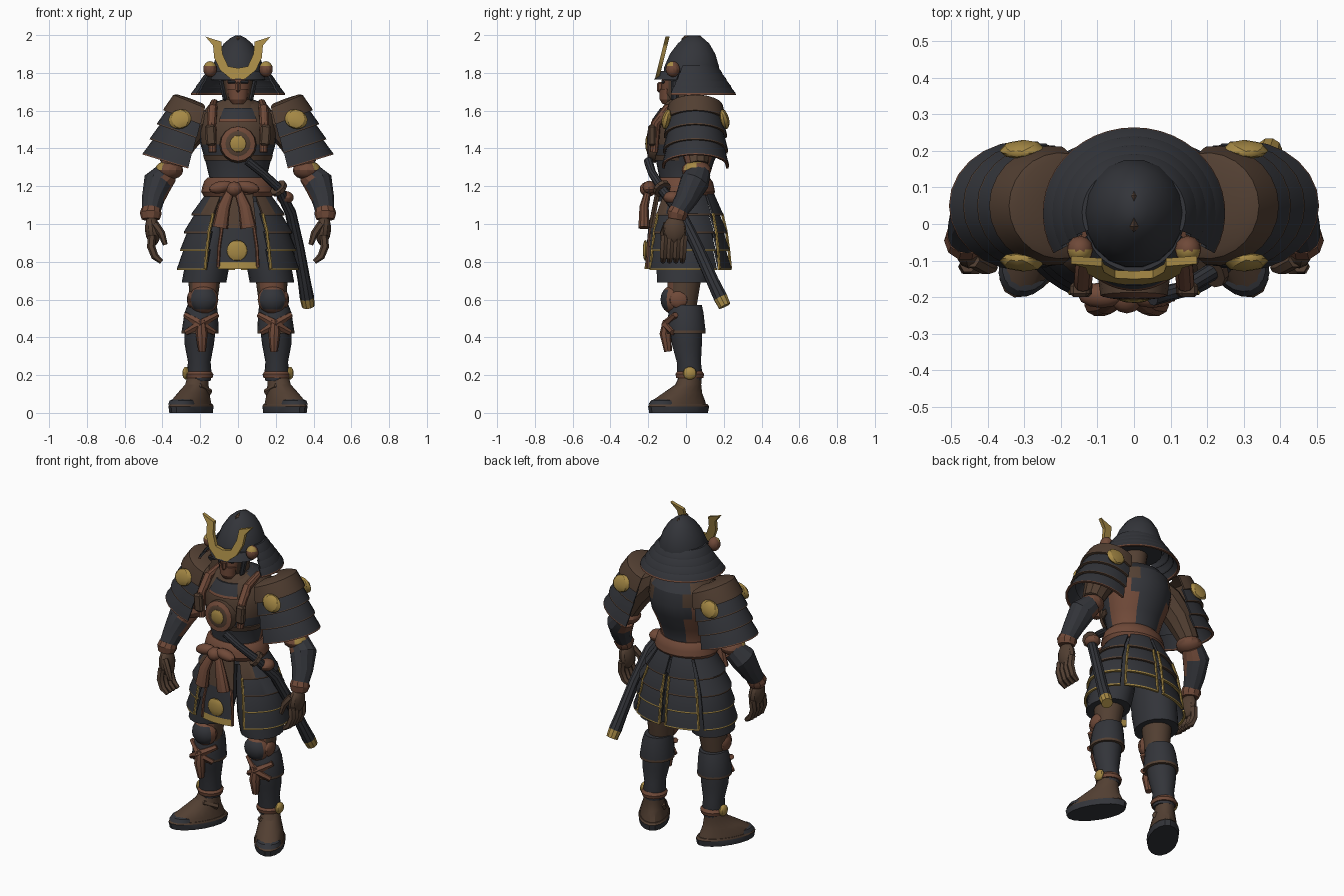
import bpy, bmesh
from math import sin, cos, radians, pi
from mathutils import Vector, Matrix, Euler

if "Cube" in bpy.data.objects:
    bpy.data.objects.remove(bpy.data.objects["Cube"], do_unlink=True)


def material(name, rgb):
    mat = bpy.data.materials.new(name)
    mat.use_nodes = True
    colour = (*rgb, 1)
    mat.diffuse_color = colour
    shader = next(n for n in mat.node_tree.nodes if n.type == "BSDF_PRINCIPLED")
    shader.inputs["Base Color"].default_value = colour
    shader.inputs["Roughness"].default_value = 0.8
    return mat


MATS = {
    "dark": material("dark_lacquer", (.033, .035, .042)),
    "brown": material("brown_leather", (.085, .05, .032)),
    "rust": material("rust_cord", (.16, .067, .04)),
    "gold": material("old_gold", (.38, .25, .06)),
}
ORDER = list(MATS)
parts = []


def finish(name, bm, paint, mirror):
    """Turn a bmesh into an object; paint is a colour or a rule on (row, centre)."""
    bmesh.ops.recalc_face_normals(bm, faces=bm.faces)
    row = bm.faces.layers.int.get("row")
    for f in bm.faces:
        key = paint(f[row] if row else 0, f.calc_center_median()) if callable(paint) else paint
        f.material_index = ORDER.index(key)
    mesh = bpy.data.meshes.new(name)
    bm.to_mesh(mesh)
    bm.free()
    for key in ORDER:
        mesh.materials.append(MATS[key])
    obj = bpy.data.objects.new(name, mesh)
    bpy.context.collection.objects.link(obj)
    if mirror:
        obj.modifiers.new("Mirror", "MIRROR").use_mirror_merge = False
    parts.append(obj)


def ring(x, y, z, rx, ry, yaw=0):
    turn = Matrix.Rotation(radians(yaw), 3, "Z")
    return Vector((x, y, z)), turn @ Vector((rx, 0, 0)), turn @ Vector((0, ry, 0))


def skin(bm, grid, wrap, row_of):
    tag = bm.faces.layers.int.get("row") or bm.faces.layers.int.new("row")
    for j, (low, high) in enumerate(zip(grid, grid[1:])):
        count = len(low)
        for i in range(count if wrap else count - 1):
            k = (i + 1) % count
            bm.faces.new((low[i], low[k], high[k], high[i]))[tag] = row_of(j)


def loft(name, rings, paint, mirror=False, n=18):
    """Closed solid through full elliptical rings."""
    bm = bmesh.new()
    grid = [[bm.verts.new(c + u * cos(2 * pi * i / n) + v * sin(2 * pi * i / n))
             for i in range(n)] for c, u, v in rings]
    skin(bm, grid, True, lambda j: j)
    bm.faces.new(grid[0])
    bm.faces.new(grid[-1])[bm.faces.layers.int["row"]] = len(rings) - 2
    finish(name, bm, paint, mirror)


def shell(name, rings, start, end, paint, mirror=False, n=14, thick=.014):
    """Curved plate with thickness, covering part of each ring."""
    bm = bmesh.new()
    inner = [(c, u * (1 - thick / u.length), v * (1 - thick / v.length)) for c, u, v in reversed(rings)]
    angles = [radians(start + (end - start) * i / n) for i in range(n + 1)]
    grid = [[bm.verts.new(c + u * cos(a) + v * sin(a)) for a in angles] for c, u, v in rings + inner]
    last = 2 * len(rings) - 1
    skin(bm, grid + grid[:1], False, lambda j: max(0, min(j, last - 1 - j, len(rings) - 2)))
    tag = bm.faces.layers.int["row"]
    for side in (0, -1):
        for j in range(len(rings) - 1):
            cap = (grid[j][side], grid[j + 1][side], grid[last - j - 1][side], grid[last - j][side])
            bm.faces.new(cap)[tag] = j
    finish(name, bm, paint, mirror)


def tube(name, points, radii, paint, mirror=False, n=10, ref=(0, 1, 0), squash=1):
    """Solid swept along a path, with one radius per point."""
    pts = [Vector(p) for p in points]
    rings = []
    for i, (p, r) in enumerate(zip(pts, radii)):
        along = (pts[min(i + 1, len(pts) - 1)] - pts[max(i - 1, 0)]).normalized()
        u = Vector(ref).cross(along).normalized()
        rings.append((p, u * r, along.cross(u) * r * squash))
    loft(name, rings, paint, mirror, n)


def ball(name, loc, scale, paint, mirror=False, rot=(0, 0, 0), n=12):
    bm = bmesh.new()
    m = Matrix.LocRotScale(Vector(loc), Euler([radians(a) for a in rot]), Vector(scale))
    bmesh.ops.create_uvsphere(bm, u_segments=n, v_segments=8, radius=1, matrix=m)
    finish(name, bm, paint, mirror)


def box(name, loc, size, paint, mirror=False, rot=(0, 0, 0), bevel=.01):
    bm = bmesh.new()
    bmesh.ops.create_cube(bm, size=1, matrix=Matrix.Diagonal((*size, 1)))
    bmesh.ops.bevel(bm, geom=bm.edges[:], offset=bevel, segments=1, affect="EDGES")
    bm.transform(Matrix.LocRotScale(Vector(loc), Euler([radians(a) for a in rot]), None))
    finish(name, bm, paint, mirror)


def trim(edge, main="dark"):
    return lambda row, c: edge if row else main


# Helmet dome, visor, ridge and stepped neck guard
loft("helmet_dome", [ring(0, .025, 1.76, .14, .15), ring(0, .03, 1.83, .136, .148), ring(0, .035, 1.9, .11, .122),
                     ring(0, .04, 1.955, .075, .085), ring(0, .04, 1.985, .04, .05), ring(0, .04, 1.998, .012, .02)], "dark")
box("helmet_ridge", (0, .035, 1.975), (.03, .115, .044), "brown", bevel=.015)
shell("helmet_visor", [ring(0, .02, 1.81, .138, .15), ring(0, .01, 1.765, .155, .18)], 200, 340, "dark")
for i in range(4):
    r, z = .142 + .026 * i, 1.84 - .037 * i
    shell(f"neck_guard_{i + 1}", [ring(0, .03, z, r, r * .93), ring(0, .03, z - .036, r + .028, r * .93 + .028),
                                  ring(0, .03, z - .045, r + .03, r * .93 + .03)], -22 - 2 * i, 202 + 2 * i,
          trim("rust" if i == 3 else "dark"), n=28)
ball("helmet_side_bosses", (.148, -.07, 1.82), (.036, .038, .042),
     lambda r, c: "gold" if c.z > 1.83 and c.y < -.075 else "rust", True)

# Crest: a curved horn outline, extruded and leaned
outline = [(0, 1.825), (.052, 1.835), (.082, 1.9), (.088, 1.965), (.172, 1.992), (.132, 1.945), (.126, 1.88),
           (.095, 1.815), (.04, 1.77), (0, 1.765)]
bm = bmesh.new()
for i in range(4):
    bm.faces.new([bm.verts.new((x, .25 * z - .585, z)) for x, z in (outline[k] for k in (i, i + 1, 8 - i, 9 - i))])
bmesh.ops.remove_doubles(bm, verts=bm.verts, dist=.0001)
grown = bmesh.ops.extrude_face_region(bm, geom=bm.faces[:])
bmesh.ops.translate(bm, vec=(0, -.022, 0), verts=[v for v in grown["geom"] if isinstance(v, bmesh.types.BMVert)])
finish("crest_horns", bm, "gold", True)

# Head and face mask
loft("head", [ring(0, 0, 1.58, .07, .07), ring(0, -.01, 1.65, .065, .08), ring(0, -.03, 1.69, .075, .1),
              ring(0, -.02, 1.8, .085, .11)], lambda r, c: "rust" if c.y < -.1 else "brown")
loft("mask_chin", [ring(0, -.1, 1.635, .03, .025), ring(0, -.1, 1.66, .048, .04), ring(0, -.1, 1.715, .055, .04)],
     lambda r, c: "rust" if c.y < -.1 else "brown")
box("mask_nose", (0, -.137, 1.725), (.026, .035, .055), "rust")
box("eye_slits", (.035, -.122, 1.752), (.042, .018, .014), "dark", True, bevel=.003)
box("cheek_straps", (.08, -.06, 1.71), (.022, .04, .12), "dark", True, (0, 12, 0))


# Torso and chest details
def torso_paint(row, c):
    if c.y < -.04:
        return "brown" if c.z > 1.38 else "dark"
    if abs(c.x) > .12 and c.z > 1.53:
        return "brown"
    return "rust" if abs(c.x) > .25 - .26 * (1.6 - c.z) - .09 and c.z > 1.28 and c.y > 0 else "dark"


loft("torso", [ring(0, -.01, 1.12, .175, .14), ring(0, -.01, 1.24, .15, .13), ring(0, -.005, 1.33, .172, .153),
               ring(0, .01, 1.42, .198, .182), ring(0, .02, 1.5, .208, .19), ring(0, .025, 1.58, .195, .172),
               ring(0, .025, 1.63, .155, .13), ring(0, .01, 1.66, .08, .08)], torso_paint, n=24)
loft("collar", [ring(0, 0, 1.61, .125, .13), ring(0, 0, 1.645, .1, .11), ring(0, 0, 1.66, .08, .09)], "brown")
shell("chest_bib", [ring(0, .01, 1.615, .13, .145), ring(0, 0, 1.555, .17, .178), ring(0, 0, 1.54, .175, .183)],
      235, 305, trim("rust"))
disc_axis = [(0, -.15, 1.42), (0, -.196, 1.425), (0, -.203, 1.425)]
tube("chest_disc", disc_axis, (.098, .092, .07), trim("rust", "brown"), n=16, ref=(0, 0, 1))
ball("chest_disc_face", (0, -.2, 1.425), (.072, .008, .072), "brown", n=16)
ball("chest_emblem", (0, -.204, 1.425), (.045, .012, .045), "gold")
tube("chest_straps", [(.125, .03, 1.64), (.135, -.1, 1.61), (.14, -.16, 1.53), (.135, -.17, 1.38)],
     (.022, .026, .026, .022), "rust", True, ref=(1, 0, 0))
box("strap_toggles", (.145, -.18, 1.47), (.055, .04, .11), "brown", True, (0, 4, 0))
shell("belly_band", [ring(0, -.01, 1.365, .188, .168), ring(0, -.01, 1.335, .178, .159)], 190, 350, "brown")

# Sash, knot, loops and tails
wrap = [(1.145, .18), (1.17, .195), (1.2, .188), (1.225, .18), (1.245, .16)]
loft("sash", [ring(0, -.01, z, r, r * .84) for z, r in wrap], "rust", n=24)
ball("sash_knot", (-.02, -.2, 1.185), (.045, .045, .04), "rust")
for s, side in ((-1, "right"), (1, "left")):
    ball(f"sash_loop_{side}", (-.02 + .07 * s, -.195, 1.195), (.065, .035, .032), "rust", rot=(0, 12 * s, 0))
    tube(f"sash_tail_{side}",
         [(-.02 + .02 * s, -.2, 1.18), (-.02 + .055 * s, -.222, 1.09), (-.02 + .075 * s, -.222, .98)],
         (.022, .034, .042), "rust", squash=.75)

# Skirt: stepped lames on the sides and back, with gold edges
flare = [(1.16, .17, .145), (1.055, .228, .172), (.96, .268, .194), (.865, .288, .207), (.765, .305, .217)]
for i, ((z, rx, ry), (z2, rx2, ry2)) in enumerate(zip(flare, flare[1:])):
    out = .018
    rings = [ring(0, .004, z, rx, ry), ring(0, .006, z2, rx2 + out, ry2 + out),
             ring(0, .006, z2 - .009, rx2 + out, ry2 + out)]
    edge = "gold" if i > 1 else "brown"
    waist = lambda row, c: "brown" if row or c.y < -.09 else "dark"
    shell(f"skirt_side_lames_{i + 1}", rings, -58, 42, trim(edge) if i else waist, True)
    shell(f"skirt_back_lames_{i + 1}", rings, 47, 87, trim(edge), True, n=8)
for label, at in (("front", -57), ("side", 48), ("back", 86)):
    tube(f"skirt_{label}_edges", [((rx + .014) * cos(radians(at)), .006 + (ry + .014) * sin(radians(at)), z)
                                  for z, rx, ry in flare[1:]], (.008,) * 4, "gold", True, n=6)

# Front apron with its emblem
shell("front_apron", [ring(0, 0, 1.16, .2, .165), ring(0, 0, .98, .25, .2), ring(0, 0, .8, .27, .215),
                      ring(0, 0, .762, .27, .22)], 247, 293,
      lambda row, c: ("brown", "dark", "gold")[row], n=8)
ball("apron_emblem", (-.005, -.215, .86), (.055, .014, .055), "gold")
tube("apron_edges", [(.085, -.188, .98), (.1, -.2, .88), (.106, -.205, .77)], (.009,) * 3, "rust", True, n=6)

# Under skirt and legs
loft("trouser_cloth", [ring(.09, 0, 1.12, .07, .1), ring(.13, 0, .95, .105, .145), ring(.16, -.01, .8, .118, .15),
                       ring(.18, -.015, .69, .118, .14)], "dark", True)
loft("thighs", [ring(.17, 0, .85, .09, .1), ring(.178, -.01, .7, .084, .09), ring(.185, -.02, .55, .07, .075)],
     lambda r, c: "rust" if c.y < -.06 else "brown", True)
ball("knee_guards", (.182, -.07, .6), (.078, .065, .076),
     lambda r, c: "dark" if c.y < -.1 and abs(c.z - .6) < .05 else "rust", True)
ball("knee_side_bosses", (.25, -.04, .6), (.02, .05, .045), "rust", True)
loft("shin_cuffs", [ring(.19, 0, .57, .078, .085), ring(.195, 0, .53, .088, .094), ring(.2, 0, .435, .098, .105),
                    ring(.2, 0, .42, .098, .104)], lambda r, c: "brown" if r == 2 else "dark", True)
loft("greaves", [ring(.2, 0, .45, .083, .088), ring(.205, .005, .36, .077, .08), ring(.205, .015, .27, .06, .065),
                 ring(.205, .02, .2, .066, .068), ring(.205, .02, .17, .06, .062)], "dark", True)
for s, side in ((-1, "outer"), (1, "inner")):
    tube(f"shin_ties_{side}", [(.195 - .085 * s, -.055, .52), (.198, -.105, .47), (.2 + .075 * s, -.07, .425)],
         (.016, .026, .016), "rust", True, n=6, ref=(0, 0, 1))
tube("shin_tassels", [(.195, -.1, .49), (.192, -.108, .42), (.19, -.095, .325)], (.022, .032, .02), "rust", True, n=8)
loft("ankle_bands", [ring(.205, .02, .222, .062, .066), ring(.205, .02, .205, .075, .077), ring(.205, .02, .185, .07, .073)],
     "rust", True)
ball("ankle_bosses", (.275, .02, .21), (.02, .036, .034), "gold", True)


# Boots turned outward
def foot(forward, z, rx, ry, yaw=31):
    a = radians(yaw)
    return ring(.21 + forward * sin(a), .025 - forward * cos(a), z, rx, ry, yaw)


loft("boots", [foot(.075, .03, .085, .168), foot(.075, .065, .08, .157), foot(.05, .105, .07, .115),
               foot(.015, .15, .058, .072), foot(0, .2, .056, .06)], "brown", True)
loft("boot_soles", [foot(.075, 0, .086, .175), foot(.075, .035, .09, .182), foot(.075, .046, .086, .172)],
     lambda r, c: "dark" if r == 0 else "brown", True)
loft("toe_caps", [foot(.165, .045, .072, .086), foot(.16, .066, .066, .075), foot(.15, .08, .04, .045)], "dark", True)
tube("boot_straps", [(.15, .01, .11), (.2, -.045, .14), (.27, -.04, .11)], (.018,) * 3, "brown", True, n=6, ref=(0, 0, 1))

# Arms, elbows, gauntlets and hands
tube("upper_arms", [(.16, .03, 1.58), (.22, .03, 1.54), (.3, .045, 1.44), (.36, .06, 1.31)], (.075, .09, .085, .06),
     lambda r, c: "rust" if r == 2 and c.y < .03 else "brown", True)
ball("elbow_pads", (.365, .055, 1.285), (.075, .078, .052),
     lambda r, c: "gold" if c.x > .39 and c.z > 1.29 and c.y < .07 else "rust", True)
tube("gauntlets", [(.375, .07, 1.27), (.425, .045, 1.22), (.45, 0, 1.13), (.462, -.045, 1.06)],
     (.062, .078, .06, .048), lambda r, c: "rust" if c.x < .38 else "dark", True, n=12)
tube("wrist_cuffs", [(.46, -.035, 1.075), (.462, -.045, 1.055), (.462, -.05, 1.025)], (.053, .058, .048), "rust", True)
ball("palms", (.452, -.06, .965), (.04, .062, .08), "brown", True, (0, 6, 0))
for i in range(4):
    y = -.112 + .034 * i
    tube(f"fingers_{i + 1}", [(.455, y, .94), (.46, y - .005, .88), (.44, y - .008, .828), (.405, y - .01, .8)],
         (.022, .022, .02, .013), "brown", True, n=6)
tube("thumbs", [(.44, -.1, 1), (.405, -.12, .95), (.385, -.12, .89)], (.021, .02, .013), "brown", True, n=6)


# Shoulder plates: stepped lames along a slanted axis
def sode(t, grow=1):
    u = Vector((.145 + .05 * t, 0, .06))
    return Vector((.2 + .1 * t, .05, 1.625 - .32 * t)), u * grow, Vector((0, .148 + .02 * t, 0)) * grow


shell("shoulder_caps", [sode(-.05, .35), sode(-.03, .85), sode(0, .98), sode(.24, 1.07), sode(.27, 1.07)], -100, 100,
      "brown", True)
for i in range(3):
    t = .24 + .25 * i
    shell(f"shoulder_lames_{i + 1}", [sode(t, .97), sode(t + .24, 1.06), sode(t + .26, 1.06)], -100, 100,
          trim("rust" if i == 2 else "brown"), True)
for label, y, tilt in (("front", -.104, -14), ("back", .204, 14)):
    ball(f"shoulder_emblems_{label}", (.307, y, 1.555), (.062, .024, .052), "gold", True, (tilt, 18, 0), n=8)

# Sheathed sword on the left hip
tube("sword_grip", [(.05, -.2, 1.335), (.13, -.18, 1.27), (.215, -.13, 1.19)], (.024, .022, .024), "dark", ref=(0, 0, 1))
tube("sword_guard", [(.21, -.132, 1.195), (.222, -.122, 1.182)], (.048, .048), "brown", ref=(0, 0, 1))
tube("scabbard", [(.22, -.125, 1.18), (.278, -.03, 1.06), (.318, .06, .88), (.35, .14, .7), (.365, .183, .61), (.372, .205, .565)],
     (.026, .03, .032, .034, .038, .034), lambda r, c: "gold" if r == 4 else "dark")
ball("scabbard_cord", (.25, -.07, 1.14), (.045, .05, .035), "rust")

bpy.ops.object.select_all(action="DESELECT")
for obj in parts:
    obj.select_set(True)
bpy.context.view_layer.objects.active = parts[0]
bpy.ops.object.shade_smooth_by_angle(angle=radians(28))
